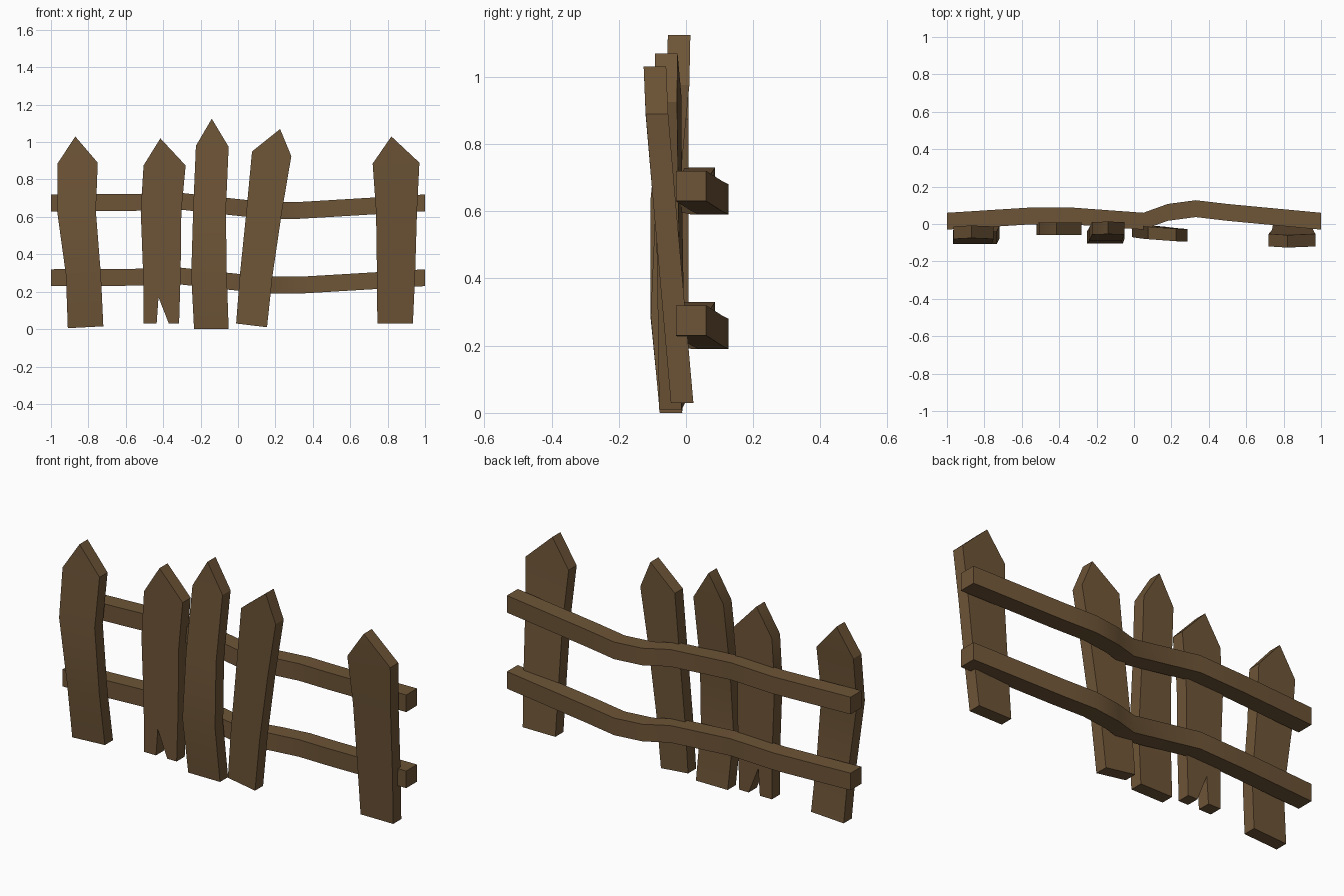
import bpy
import bmesh

cube = bpy.data.objects.get("Cube")
if cube:
    bpy.data.objects.remove(cube, do_unlink=True)

BOARD_THICKNESS = 0.067
RAIL_HALF = 0.045
RAIL_DROP = 0.4

wood = bpy.data.materials.new("brown_wood")
wood.use_nodes = True
wood_colour = (0.155, 0.09, 0.038, 1)
wood.diffuse_color = wood_colour
wood.node_tree.nodes["Principled BSDF"].inputs["Base Color"].default_value = wood_colour


def finish(bm, name):
    """Turn a bmesh into a wooden object with smooth bends and sharp corners."""
    bmesh.ops.recalc_face_normals(bm, faces=bm.faces)
    mesh = bpy.data.meshes.new(name)
    bm.to_mesh(mesh)
    bm.free()
    mesh.materials.append(wood)
    obj = bpy.data.objects.new(name, mesh)
    bpy.context.collection.objects.link(obj)
    bpy.ops.object.select_all(action="DESELECT")
    obj.select_set(True)
    bpy.context.view_layer.objects.active = obj
    bpy.ops.object.shade_smooth_by_angle()
    return obj


def picket(name, lows, shoulders, left, right, fronts, tip, twist=0, notch=()):
    """Pointed board: left and right edges rise through four heights to a tip.

    fronts gives the depth of the front face at each height and at the tip;
    twist turns the board about its upright axis; notch splits the foot.
    """
    bm = bmesh.new()
    middle = (left[0] + right[0]) / 2

    def point(x, z, y):
        return bm.verts.new((x, y + twist * (x - middle), z))

    heights = [(lows[0], lows[1]), (0.29, 0.29), (0.63, 0.63), shoulders]
    rows = [(point(l, zs[0], y), point(r, zs[1], y))
            for l, r, zs, y in zip(left, right, heights, fronts)]
    for i, (lower, upper) in enumerate(zip(rows, rows[1:])):
        foot = [point(x, z, fronts[0]) for x, z in notch] if i == 0 else []
        bm.faces.new([lower[0], *foot, lower[1], upper[1], upper[0]])
    bm.faces.new([*rows[-1], point(*tip, fronts[-1])])

    # Give the board its thickness
    result = bmesh.ops.extrude_face_region(bm, geom=bm.faces[:], use_keep_orig=True)
    back = [v for v in result["geom"] if isinstance(v, bmesh.types.BMVert)]
    bmesh.ops.translate(bm, verts=back, vec=(0, BOARD_THICKNESS, 0))
    return finish(bm, name)


def rail(name, path, drop):
    """Square beam swept along a crooked path."""
    bm = bmesh.new()
    corners = [(-1, -1), (1, -1), (1, 1), (-1, 1)]
    rings = [[bm.verts.new((x, y + a * RAIL_HALF, z - drop + b * RAIL_HALF))
              for a, b in corners] for x, y, z in path]
    for near, far in zip(rings, rings[1:]):
        for i in range(len(corners)):
            j = (i + 1) % len(corners)
            bm.faces.new([near[i], near[j], far[j], far[i]])
    bm.faces.new(rings[0])
    bm.faces.new(rings[-1])
    return finish(bm, name)


# Two crooked horizontal rails
rail_path = [(-1, 0.015, 0.675), (-0.57, 0.042, 0.677), (-0.32, 0.042, 0.685),
             (0.05, 0.015, 0.645), (0.18, 0.062, 0.635), (0.33, 0.082, 0.635),
             (0.5, 0.062, 0.645), (1, 0.015, 0.675)]
rail("upper_rail", rail_path, 0)
rail("lower_rail", rail_path, RAIL_DROP)

# Five weathered pickets, from the right end to the left end
picket("right_end_picket", lows=(0.005, 0.015), shoulders=(0.885, 0.89),
       left=(-0.91, -0.92, -0.967, -0.965), right=(-0.72, -0.733, -0.76, -0.75),
       fronts=(-0.078, -0.106, -0.106, -0.08, -0.075), tip=(-0.87, 1.03))

picket("split_picket", lows=(0.03, 0.03), shoulders=(0.875, 0.875),
       left=(-0.505, -0.507, -0.52, -0.505), right=(-0.315, -0.307, -0.303, -0.28),
       fronts=(-0.06,) * 5, tip=(-0.415, 1.02),
       notch=[(-0.435, 0.03), (-0.425, 0.17), (-0.37, 0.03)])

picket("middle_picket", lows=(0, 0), shoulders=(0.98, 0.975),
       left=(-0.235, -0.25, -0.24, -0.225), right=(-0.05, -0.06, -0.065, -0.05),
       fronts=(-0.078, -0.105, -0.09, -0.057, -0.054), tip=(-0.14, 1.125))

picket("leaning_picket", lows=(0.03, 0.01), shoulders=(0.95, 0.925),
       left=(-0.01, 0.01, 0.045, 0.075), right=(0.155, 0.185, 0.235, 0.285),
       fronts=(-0.075, -0.077, -0.08, -0.081, -0.083), tip=(0.225, 1.07), twist=-0.06)

picket("left_end_picket", lows=(0.03, 0.03), shoulders=(0.885, 0.89),
       left=(0.745, 0.743, 0.738, 0.72), right=(0.935, 0.947, 0.957, 0.97),
       fronts=(-0.045, -0.068, -0.098, -0.12, -0.126), tip=(0.82, 1.03))
